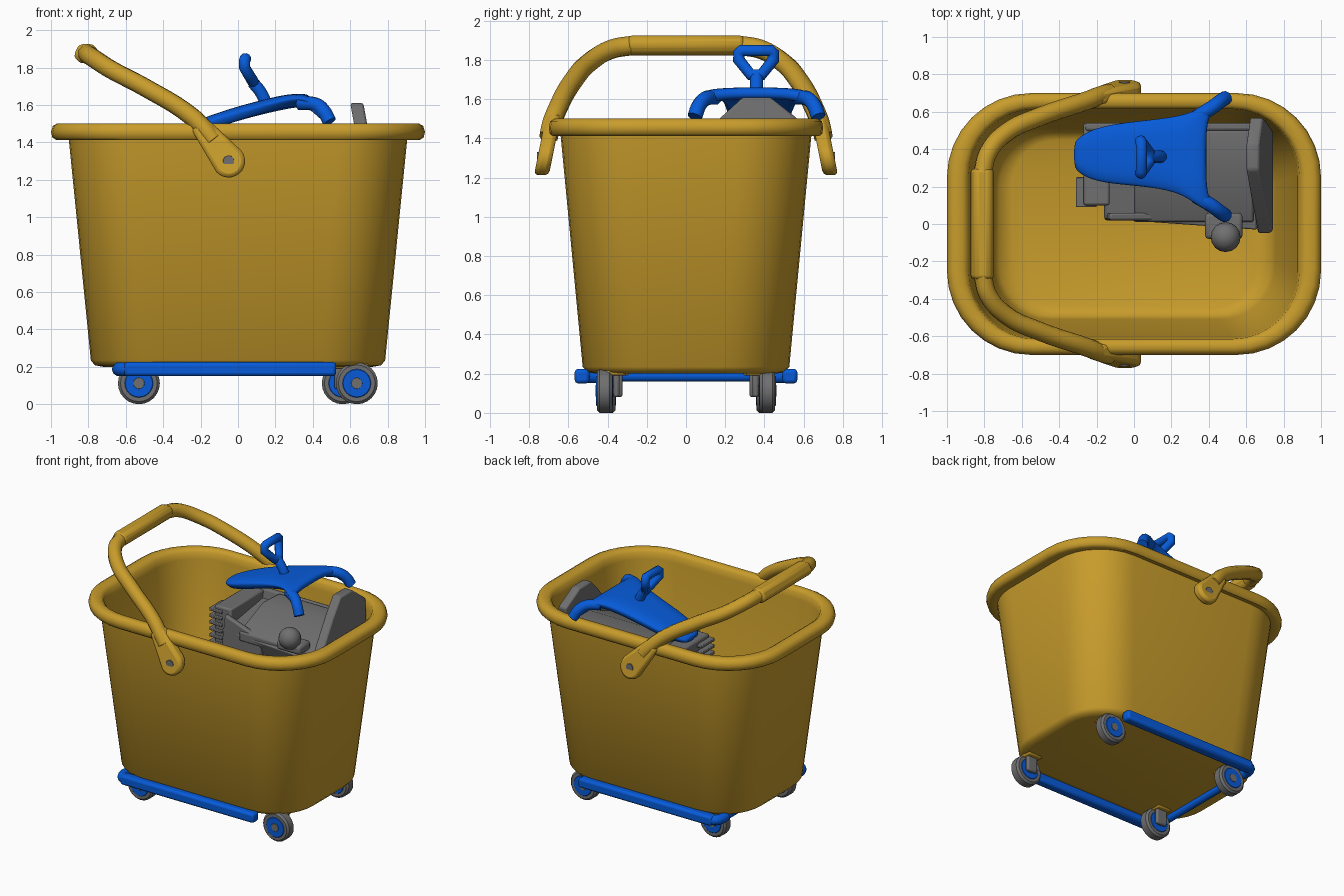
import bpy, bmesh, math
from mathutils import Vector

cube = bpy.data.objects.get("Cube")
if cube:
    bpy.data.objects.remove(cube)


def material(name, rgb):
    m = bpy.data.materials.new(name)
    m.use_nodes = True
    m.diffuse_color = (*rgb, 1)
    m.node_tree.nodes["Principled BSDF"].inputs["Base Color"].default_value = (*rgb, 1)
    return m


YELLOW = material("mustard yellow", (0.58, 0.335, 0.025))
BLUE = material("bright blue", (0.002, 0.105, 0.7))
GRAY = material("mid gray", (0.16, 0.16, 0.16))


def smooth(ob, angle=40):
    bpy.ops.object.select_all(action='DESELECT')
    ob.select_set(True)
    bpy.context.view_layer.objects.active = ob
    bpy.ops.object.shade_smooth_by_angle(angle=math.radians(angle))


def add_mesh(name, verts, faces, mat, angle=40):
    me = bpy.data.meshes.new(name)
    me.from_pydata([tuple(v) for v in verts], [], faces)
    bm = bmesh.new()
    bm.from_mesh(me)
    bmesh.ops.recalc_face_normals(bm, faces=bm.faces)
    bm.to_mesh(me)
    bm.free()
    me.materials.append(mat)
    ob = bpy.data.objects.new(name, me)
    bpy.context.collection.objects.link(ob)
    smooth(ob, angle)
    return ob


def loft(name, rings, mat, angle=40, bevel=0.0):
    """Skin a list of equal-length rings and cap both ends."""
    n = len(rings[0])
    verts = [v for r in rings for v in r]
    faces = [(i * n + j, i * n + (j + 1) % n, (i + 1) * n + (j + 1) % n, (i + 1) * n + j)
             for i in range(len(rings) - 1) for j in range(n)]
    faces += [tuple(range(n)), tuple(range(len(verts) - n, len(verts)))]
    ob = add_mesh(name, verts, faces, mat, angle)
    if bevel:
        m = ob.modifiers.new("edge", 'BEVEL')
        m.width = bevel
        m.segments = 2


def rounded_rect(hx, hy, r, z, steps=8):
    ring = []
    for q, (sx, sy) in enumerate([(1, 1), (-1, 1), (-1, -1), (1, -1)]):
        for k in range(steps + 1):
            a = math.pi / 2 * (q + k / steps)
            ring.append((sx * (hx - r) + r * math.cos(a), sy * (hy - r) + r * math.sin(a), z))
    return ring


def tube(name, points, radius, mat, closed=False, smooth_path=True):
    cu = bpy.data.curves.new(name, 'CURVE')
    cu.dimensions = '3D'
    cu.bevel_depth = radius
    cu.bevel_resolution = 3
    cu.use_fill_caps = True
    cu.resolution_u = 6
    sp = cu.splines.new('BEZIER' if smooth_path else 'POLY')
    pts = sp.bezier_points if smooth_path else sp.points
    pts.add(len(points) - 1)
    for p, co in zip(pts, points):
        if smooth_path:
            p.co = co
            p.handle_left_type = p.handle_right_type = 'AUTO'
        else:
            p.co = (*co, 1)
    sp.use_cyclic_u = closed
    cu.materials.append(mat)
    ob = bpy.data.objects.new(name, cu)
    bpy.context.collection.objects.link(ob)
    bpy.ops.object.select_all(action='DESELECT')
    ob.select_set(True)
    bpy.context.view_layer.objects.active = ob
    bpy.ops.object.convert(target='MESH')
    smooth(bpy.context.object, 60)


def disc(name, center, radius, width, mat, bevel=0.004):
    """Cylinder whose axis runs along y."""
    rings = [[Vector(center) + Vector((r * math.cos(t * math.pi / 12), w,
                                       r * math.sin(t * math.pi / 12))) for t in range(24)]
             for w, r in [(-width / 2, radius - bevel), (-width / 2 + bevel, radius),
                          (width / 2 - bevel, radius), (width / 2, radius - bevel)]]
    loft(name, rings, mat)


def prism(name, profile, axis, lo, hi, mat, bevel=0.012):
    """Extrude a 2D profile along x (profile is y,z) or along y (profile is x,z)."""
    place = (lambda t, a, b: (t, a, b)) if axis == 'x' else (lambda t, a, b: (a, t, b))
    loft(name, [[place(t, a, b) for a, b in profile] for t in (lo, hi)], mat, bevel=bevel)


def box(name, x0, x1, y0, y1, z0, z1, mat, bevel=0.012):
    prism(name, [(y0, z0), (y1, z0), (y1, z1), (y0, z1)], 'x', x0, x1, mat, bevel)


# Bucket: outside wall, rolled rim, inside wall, floor
sections = [(.72, .46, .28, .2), (.765, .505, .32, .208), (.787, .527, .34, .235),
            (.905, .64, .37, 1.42), (.97, .68, .43, 1.412), (.992, .695, .45, 1.425),
            (1, .7, .45, 1.455), (.99, .693, .445, 1.488), (.965, .67, .43, 1.502),
            (.915, .635, .39, 1.502), (.885, .615, .36, 1.48), (.875, .61, .35, 1.43),
            (.755, .51, .3, .36), (.72, .49, .28, .3), (.65, .45, .24, .275)]
loft("bucket", [rounded_rect(*s) for s in sections], YELLOW, 50)

# Carrying handle: arms, teardrop ends, bolts, grip
teardrop = [(-.05 + .088 * math.cos(math.radians(a)), 1.3 + .088 * math.sin(math.radians(a)))
            for a in range(220, 401, 15)] + [(-.17, 1.53), (-.25, 1.47)]
for s, side in ((-1, "right"), (1, "left")):
    tube(side + "_handle_arm",
         [(-.13, s * .7, 1.41), (-.17, s * .69, 1.46), (-.25, s * .66, 1.54),
          (-.5, s * .575, 1.695), (-.68, s * .49, 1.79), (-.78, s * .38, 1.855),
          (-.81, s * .27, 1.875)], .05, YELLOW)
    loft(side + "_handle_end",
         [[(x, s * (.72 + w - .2 * (z - 1.3)), z) for x, z in teardrop] for w in (-.038, .038)],
         YELLOW, bevel=.022)
    disc(side + "_handle_bolt", (-.05, s * .755, 1.3), .03, .012, GRAY, .001)
prism("handle_grip", [(-.88, 1.86), (-.85, 1.925), (-.77, 1.925), (-.745, 1.88), (-.77, 1.83),
                      (-.84, 1.82)], 'y', -.295, .295, YELLOW, .02)

# Bumper frame: two side rails joined by a cross rail with rounded corners
for s, side in ((-1, "right"), (1, "left")):
    box(side + "_rail", -.61, .525, s * .53 - .038, s * .53 + .038, .15, .225, BLUE, .018)
    tube(side + "_rail_corner", [(-.58, s * .53, .187), (-.615, s * .52, .187),
                                 (-.635, s * .48, .187), (-.637, s * .43, .187)], .037, BLUE)
tube("cross_rail", [(-.637, -.44, .187), (-.637, .44, .187)], .028, BLUE, smooth_path=False)

# Casters: tyre, hub, axle cap, fork and mounting boss
casters = {"front_inner": (-.53, -.40), "back_inner": (-.53, .40),
           "front_outer": (.635, -.415), "back_outer": (.56, .415)}
for name, (x, y) in casters.items():
    disc(name + "_tyre", (x, y, .112), .112, .08, GRAY, .014)
    disc(name + "_hub", (x, y, .112), .077, .086, BLUE)
    disc(name + "_axle_cap", (x, y, .112), .03, .092, GRAY, .001)
    inner = y - math.copysign(.06, y)
    box(name + "_fork", x - .045, x + .045, inner - .016, inner + .016, .08, .215, GRAY)
    box(name + "_mount", x - .06, x + .06, inner - .05, inner + .05, .19, .225, YELLOW)

# Wringer: tapering body, walls, press panel, ribbed head, end plate and knob
body = [(.12, .95), (.48, .95), (.53, 1.32), (.025, 1.24)]
wide_body = [(.1, .95), (.48, .95), (.53, 1.32), (-.035, 1.24)]
loft("wringer_body", [[(-.16, y, z) for y, z in body], [(.66, y, z) for y, z in wide_body]],
     GRAY, bevel=.012)
prism("wringer_back_wall", [(.46, 1.2), (.53, 1.2), (.54, 1.38), (.5, 1.38)], 'x', -.26, .64, GRAY)
prism("wringer_press_panel", [(.01, 1.2), (.5, 1.2), (.5, 1.38), (.3, 1.39), (.01, 1.27)],
      'x', .0, .64, GRAY)
box("wringer_head", -.27, -.13, .1, .54, 1.0, 1.37, GRAY)
prism("wringer_side_wall", [(-.16, 1.1), (.18, 1.1), (.18, 1.25), (-.13, 1.36)],
      'y', .02, .06, GRAY)
for i in range(7):
    z = 1.02 + i * .05
    box(f"wringer_rib_{i + 1}", -.31, -.2, .09, .25, z, z + .024, GRAY, .005)
hexagon = [(-.04, 1.2), (.5, 1.2), (.55, 1.38), (.57, 1.5), (.43, 1.61), (.29, 1.61),
           (.17, 1.5), (-.05, 1.27)]
loft("wringer_end_plate", [[(x - .18 * (z - 1.5), y, z) for y, z in hexagon]
                           for x in (.62, .69)], GRAY, bevel=.012)
bpy.ops.mesh.primitive_uv_sphere_add(segments=16, ring_count=10, radius=.08,
                                     location=(.49, -.07, 1.38))
knob = bpy.context.object
knob.name = "wringer_knob"
knob.data.materials.append(GRAY)
smooth(knob)
box("wringer_knob_arm", .38, .58, -.08, .06, 1.27, 1.34, GRAY, .02)

# Press lever: curved shield plate with two drooping arms
stations = [(-.33, .31, .43), (-.29, .255, .48), (-.18, .21, .535), (.03, .195, .56),
            (.25, .16, .585), (.36, .08, .63), (.44, .035, .675), (.52, .015, .695)]


def plate_height(x):
    knots = [(-.33, 1.47), (-.18, 1.535), (.03, 1.605), (.25, 1.655), (.38, 1.665),
             (.45, 1.62), (.54, 1.51)]
    for (a, za), (b, zb) in zip(knots, knots[1:]):
        if x <= b:
            break
    return za + (zb - za) * (x - a) / (b - a)


cols = 13
verts = []
for x, lo, hi in stations:
    for j in range(cols):
        s = 2 * j / (cols - 1) - 1
        px = -.33 + (x + .33) * (.72 + .13 * s ** 4) / .85
        verts.append((px, (lo + hi) / 2 + s * (hi - lo) / 2, plate_height(px) - .03 * s ** 4))
faces = [(i * cols + j, i * cols + j + 1, (i + 1) * cols + j + 1, (i + 1) * cols + j)
         for i in range(len(stations) - 1) for j in range(cols - 1)]
plate = add_mesh("press_lever", verts, faces, BLUE, 60)
if plate.data.polygons[0].normal.z < 0:
    plate.data.flip_normals()
thick = plate.modifiers.new("thickness", 'SOLIDIFY')
thick.thickness = .06
thick.offset = -1
sub = plate.modifiers.new("rounding", 'SUBSURF')
sub.levels = sub.render_levels = 2
for s, side in ((-1, "right"), (1, "left")):
    tube(side + "_lever_arm", [(.33, .36 + s * .21, 1.61), (.42, .36 + s * .265, 1.6),
                               (.46, .36 + s * .295, 1.565), (.49, .36 + s * .315, 1.51)],
         .038, BLUE)

# Lever pull ring and stem
tube("pull_ring", [(.04, .285, 1.848), (.04, .43, 1.848), (.035, .445, 1.835), (.035, .445, 1.8),
                   (.08, .385, 1.725), (.08, .33, 1.725), (.035, .27, 1.8), (.035, .27, 1.835)],
     .031, BLUE, closed=True, smooth_path=False)
tube("pull_stem", [(.08, .36, 1.72), (.12, .36, 1.67), (.15, .36, 1.61)], .034, BLUE)
